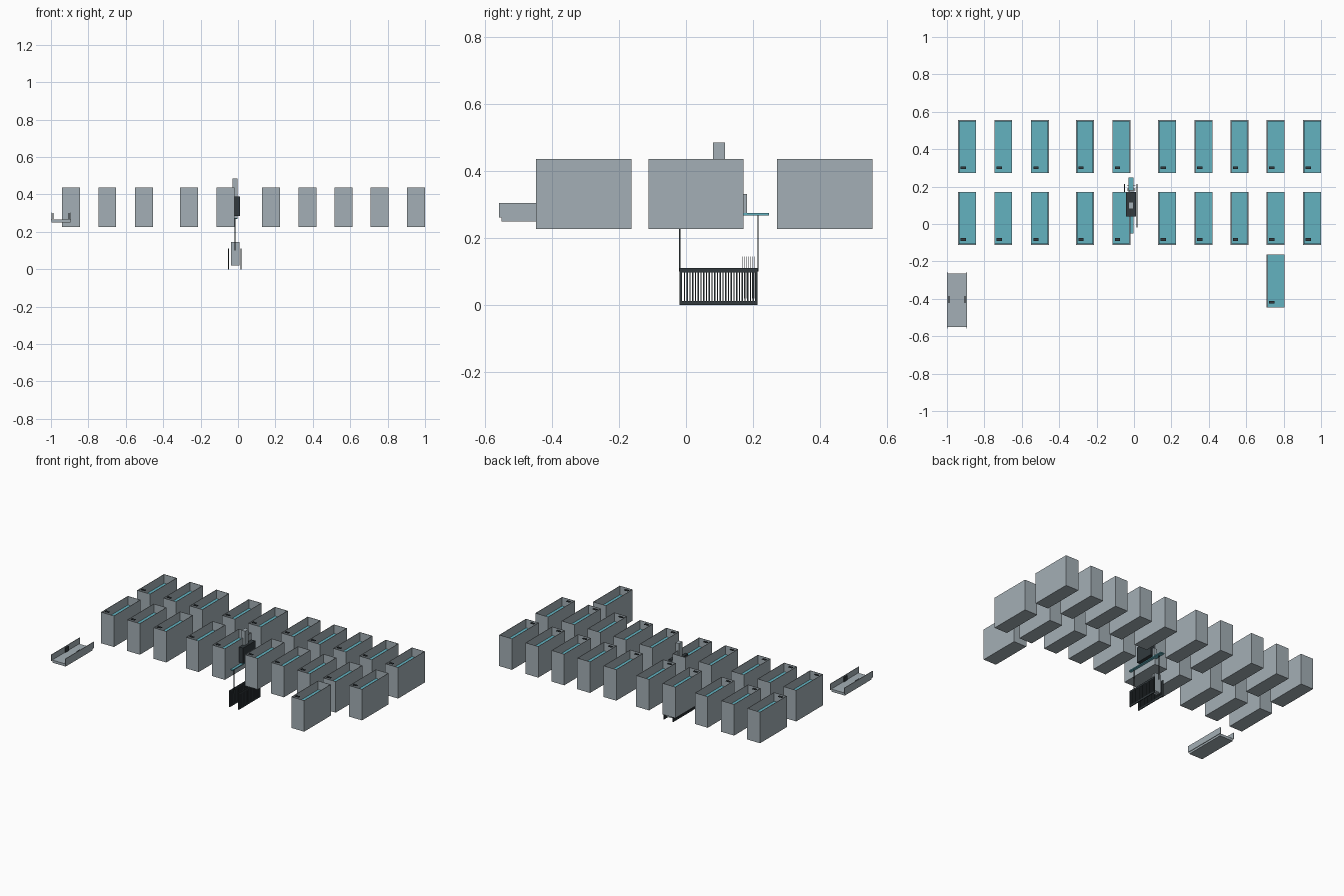
import bpy, bmesh
from mathutils import Matrix, Vector

if "Cube" in bpy.data.objects:
    bpy.data.objects.remove(bpy.data.objects["Cube"])


def material(name, rgb):
    m = bpy.data.materials.new(name)
    m.diffuse_color = (*rgb, 1)
    m.use_nodes = True
    m.node_tree.nodes["Principled BSDF"].inputs["Base Color"].default_value = m.diffuse_color
    return m


GREY = material("grey steel", (0.37, 0.43, 0.465))
TEAL = material("teal liquid", (0.125, 0.445, 0.525))
DARK = material("dark metal", (0.032, 0.042, 0.048))


def boxes(name, mat, extents):
    """One object from boxes given as (x0, x1, y0, y1, z0, z1)."""
    bm = bmesh.new()
    for x0, x1, y0, y1, z0, z1 in extents:
        centre = Vector((x0 + x1, y0 + y1, z0 + z1)) / 2
        size = Matrix.Diagonal((x1 - x0, y1 - y0, z1 - z0, 1))
        bmesh.ops.create_cube(bm, size=1, matrix=Matrix.Translation(centre) @ size)
    mesh = bpy.data.meshes.new(name)
    bm.to_mesh(mesh)
    bm.free()
    mesh.materials.append(mat)
    ob = bpy.data.objects.new(name, mesh)
    bpy.context.collection.objects.link(ob)
    return ob


# Open tanks with liquid and a small dark marker plate
W, L, Z0, Z1, T = 0.096, 0.284, 0.227, 0.436, 0.004
LIQUID = 0.378


def tank(x, y):
    x0, x1, y0, y1 = x - W / 2, x + W / 2, y - L / 2, y + L / 2
    bm = bmesh.new()
    bmesh.ops.create_cube(bm, size=1, matrix=Matrix.Translation((x, y, (Z0 + Z1) / 2))
                          @ Matrix.Diagonal((W, L, Z1 - Z0, 1)))
    top = max(bm.faces, key=lambda f: f.calc_center_median().z)
    bmesh.ops.inset_region(bm, faces=[top], thickness=T)
    inner = bmesh.ops.extrude_face_region(bm, geom=[top])["geom"]
    verts = [v for v in inner if isinstance(v, bmesh.types.BMVert)]
    bmesh.ops.translate(bm, verts=verts, vec=(0, 0, LIQUID - 0.01 - Z1))
    if top.is_valid:
        bmesh.ops.delete(bm, geom=[top], context='FACES_ONLY')
    bmesh.ops.recalc_face_normals(bm, faces=bm.faces)
    mesh = bpy.data.meshes.new("tank")
    bm.to_mesh(mesh)
    bm.free()
    mesh.materials.append(GREY)
    bpy.context.collection.objects.link(bpy.data.objects.new("tank", mesh))
    boxes("tank_liquid", TEAL, [(x0 + T, x1 - T, y0 + T, y1 - T, LIQUID - 0.01, LIQUID)])
    boxes("tank_marker", DARK, [(x0 + 0.013, x0 + 0.041, y0 + 0.022, y0 + 0.036, Z1 - 0.003, Z1)])


COLUMNS = (-0.892, -0.699, -0.503, -0.262, -0.067, 0.177, 0.372, 0.564, 0.757, 0.952)
for cx in COLUMNS:
    tank(cx, 0.414)
    tank(cx, 0.030)
tank(0.757, -0.305)

# Loading tray: floor slab between two thin side plates
boxes("tray_floor", GREY, [(-0.996, -0.896, -0.55, -0.264, 0.249, 0.266)])
boxes("tray_sides", GREY, [(-1.0, -0.996, -0.558, -0.256, 0.262, 0.304),
                           (-0.896, -0.892, -0.558, -0.256, 0.262, 0.304)])
boxes("tray_brackets", DARK, [(-0.992, -0.986, -0.422, -0.385, 0.27, 0.30),
                              (-0.906, -0.900, -0.422, -0.385, 0.27, 0.30)])

# Hoist: dark motor housing, grey mast, grey end plate
CX = -0.016
boxes("hoist_housing", DARK, [(CX - 0.026, CX + 0.026, 0.04, 0.17, 0.285, 0.39)])
boxes("hoist_mast", GREY, [(CX - 0.013, CX + 0.013, 0.08, 0.117, 0.39, 0.485)])
boxes("hoist_end_plate", GREY, [(CX - 0.012, CX + 0.012, 0.17, 0.182, 0.275, 0.331)])

# Carrier beam and the two hanger rods below it
boxes("carrier_beam", TEAL, [(CX - 0.014, CX + 0.014, -0.05, 0.248, 0.268, 0.275)])
boxes("hanger_rods", DARK, [(CX - 0.002, CX + 0.002, y - 0.002, y + 0.002, 0.1, 0.27)
                            for y in (-0.019, 0.215)])

# Basket sides: rails, end posts and a row of thin bars
for bx in (-0.050, 0.017):
    parts = [(bx - 0.003, bx + 0.003, -0.019, 0.213, 0.0, 0.012),
             (bx - 0.003, bx + 0.003, -0.019, 0.213, 0.098, 0.11)]
    parts += [(bx - 0.003, bx + 0.003, y, y + 0.007, 0.012, 0.098) for y in (-0.019, 0.206)]
    for i in range(26):
        y = -0.006 + i * 0.0082
        parts.append((bx - 0.002, bx + 0.002, y, y + 0.0035, 0.012, 0.098))
    boxes("basket_side", DARK, parts)

# Stack of thin work plates held in the basket
boxes("work_plates", GREY, [(CX - 0.022, CX + 0.023, 0.167 + i * 0.006, 0.169 + i * 0.006, 0.02, 0.145)
                            for i in range(7)])
